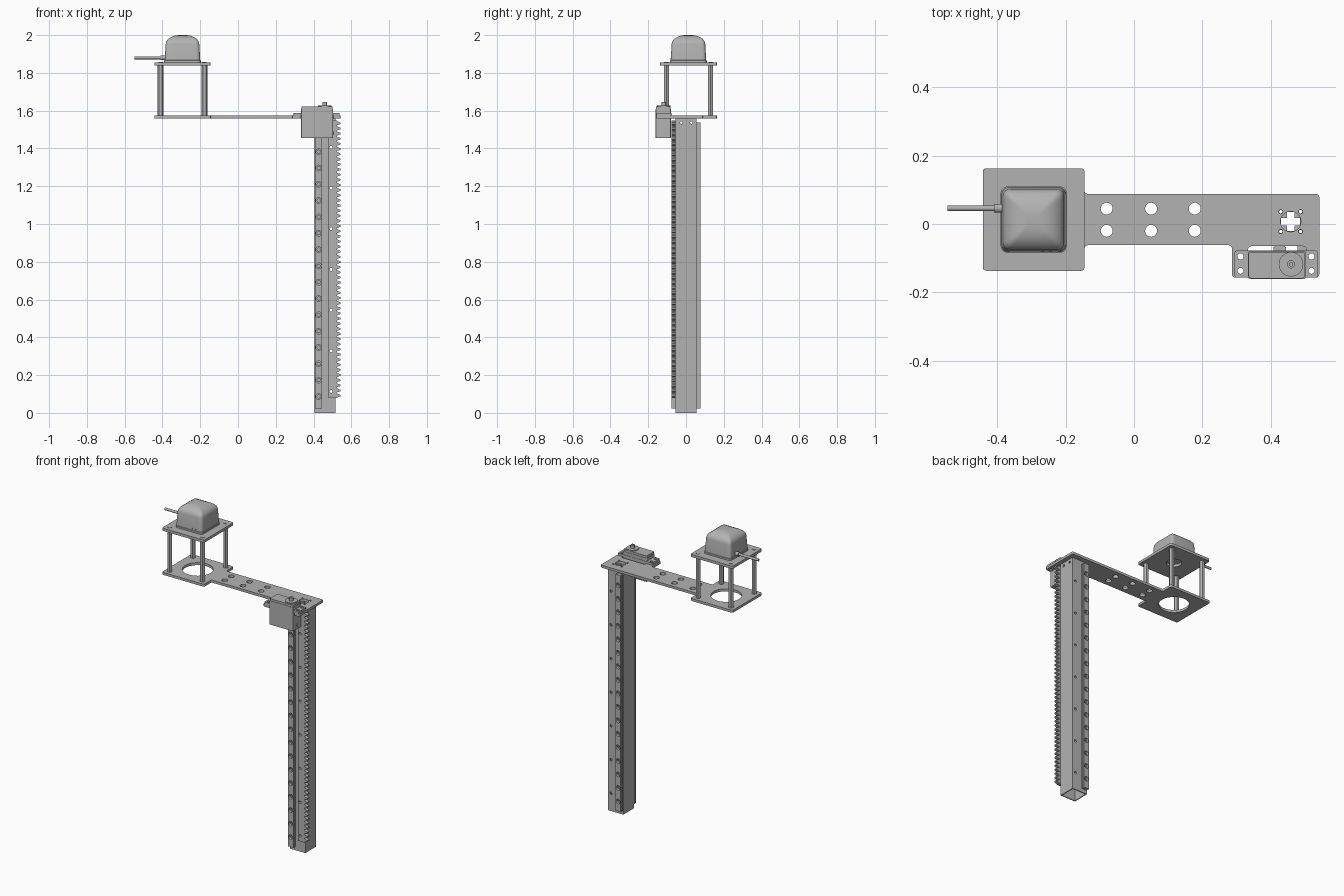
import bpy, bmesh, math
from mathutils import Vector

cube = bpy.data.objects.get("Cube")
if cube:
    bpy.data.objects.remove(cube)

grey = bpy.data.materials.new("plain_grey")
grey.use_nodes = True
grey.diffuse_color = (0.45, 0.45, 0.45, 1)
grey.node_tree.nodes["Principled BSDF"].inputs["Base Color"].default_value = grey.diffuse_color


def finish(name, bm, smooth=False):
    bmesh.ops.recalc_face_normals(bm, faces=bm.faces)
    me = bpy.data.meshes.new(name)
    bm.to_mesh(me)
    bm.free()
    me.materials.clear()
    me.materials.append(grey)
    for p in me.polygons:
        p.material_index = 0
        p.use_smooth = False
    ob = bpy.data.objects.new(name, me)
    bpy.context.collection.objects.link(ob)
    if smooth:
        bpy.ops.object.select_all(action='DESELECT')
        ob.select_set(True)
        bpy.context.view_layer.objects.active = ob
        bpy.ops.object.shade_smooth_by_angle(angle=math.radians(32))
    return ob


def circle(u, v, r, n=20):
    return [(u + r * math.cos(2 * math.pi * i / n), v + r * math.sin(2 * math.pi * i / n)) for i in range(n)]


def rect(u0, u1, v0, v1):
    return [(u0, v0), (u1, v0), (u1, v1), (u0, v1)]


def rounded(points, r, steps=5):
    """Fillet every corner of a polygon."""
    out = []
    for i, p in enumerate(points):
        p = Vector(p)
        a = p + (Vector(points[i - 1]) - p).normalized() * r
        b = p + (Vector(points[(i + 1) % len(points)]) - p).normalized() * r
        for k in range(steps + 1):
            t = k / steps
            out.append(tuple(a * (1 - t) ** 2 + p * 2 * t * (1 - t) + b * t * t))
    return out


def extrude(name, loops, lo, hi, axis='z', smooth=True):
    """Fill an outline (inner loops are holes) and extrude it along an axis."""
    cu = bpy.data.curves.new(name, 'CURVE')
    cu.dimensions = '2D'
    cu.fill_mode = 'BOTH'
    cu.extrude = (hi - lo) / 2
    for loop in loops:
        s = cu.splines.new('POLY')
        s.points.add(len(loop) - 1)
        for pt, (u, v) in zip(s.points, loop):
            pt.co = (u, v, 0, 1)
        s.use_cyclic_u = True
    tmp = bpy.data.objects.new(name + "_outline", cu)
    me = bpy.data.meshes.new_from_object(tmp)
    bm = bmesh.new()
    bm.from_mesh(me)
    bpy.data.objects.remove(tmp)
    bpy.data.curves.remove(cu)
    bpy.data.meshes.remove(me)
    bmesh.ops.remove_doubles(bm, verts=bm.verts, dist=1e-5)
    for vert in bm.verts:
        u, v, w = vert.co
        w += (lo + hi) / 2
        vert.co = {'z': (u, v, w), 'y': (u, w, v), 'x': (w, u, v)}[axis]
    return finish(name, bm, smooth)


# Shared positions
PX, PY = -0.294, 0.013
corners = [(PX + sx * 0.116, PY + sy * 0.117) for sx in (-1, 1) for sy in (-1, 1)]
square = rect(PX - 0.149, PX + 0.149, PY - 0.15, PY + 0.15)
servo_holes = [(x, y) for x in (0.312, 0.52) for y in (-0.137, -0.095)]
mount = (0.459, 0.007)
mount_screws = [(mount[0] + sx * 0.029, mount[1] + sy * 0.029) for sx in (-1, 1) for sy in (-1, 1)]

# Arm plate with platform, lightening holes and servo notch
outline = [square[0], square[1], (-0.145, -0.062), (0.287, -0.062), (0.287, -0.157),
           (0.334, -0.157), (0.334, -0.065), (0.505, -0.065), (0.505, -0.157),
           (0.543, -0.157), (0.543, 0.088), (-0.145, 0.088), square[2], square[3]]
loops = [rounded(outline, 0.011), circle(PX, PY, 0.09, 40), circle(*mount, 0.03)]
loops += [circle(x, y, 0.0175) for x in (-0.08, 0.05, 0.178) for y in (-0.02, 0.045)]
loops += [circle(x, y, 0.006, 12) for x, y in mount_screws]
loops += [circle(x, y, 0.009, 12) for x, y in servo_holes]
extrude("arm_plate", loops, 1.558, 1.574)

# Upper plate and hex standoffs
extrude("antenna_plate", [rounded(square, 0.012), circle(PX, PY, 0.045, 32)], 1.839, 1.856)
for i, (x, y) in enumerate(corners):
    extrude(f"standoff_{i + 1}", [circle(x, y, 0.0155, 6)], 1.574, 1.839, smooth=False)
    extrude(f"standoff_screw_{i + 1}", [circle(x, y, 0.012)], 1.856, 1.858)

# Antenna housing: stacked rounded squares closing into a dome
bm = bmesh.new()
rings = []
for z, h in ((1.856, 0.097), (1.866, 0.097), (1.868, 0.094), (1.952, 0.089), (1.965, 0.086),
             (1.978, 0.077), (1.99, 0.060), (1.997, 0.042), (2.0, 0.02)):
    ring = rounded(rect(PX - h, PX + h, PY - h, PY + h), h * 0.24)
    rings.append([bm.verts.new((x, y, z)) for x, y in ring])
for a, b in zip(rings, rings[1:]):
    for i in range(len(a)):
        j = (i + 1) % len(a)
        bm.faces.new((a[i], a[j], b[j], b[i]))
bm.faces.new(rings[0])
bm.faces.new(rings[-1])
finish("antenna_housing", bm, True)
for i, x in enumerate((-0.267, -0.245)):
    extrude(f"indicator_{i + 1}", [circle(x, 1.876, 0.004, 10)], -0.083, -0.078, 'y')

# Antenna cable
extrude("cable_collar", [circle(0.046, 1.88, 0.013)], -0.41, -0.38, 'x')
extrude("cable", [circle(0.046, 1.88, 0.008, 16)], -0.547, -0.40, 'x')

# Hollow square column from four drilled walls
X0, X1, Y0, Y1, T, TOP = 0.405, 0.515, -0.055, 0.055, 0.006, 1.558
rack_z = [0.113 + 0.2155 * i for i in range(7)]
for name, y in (("column_front_wall", Y0), ("column_back_wall", Y1 - T)):
    extrude(name, [rect(X0, X1, 0, TOP)] + [circle(0.493, z, 0.008, 12) for z in rack_z], y, y + T, 'y')
for name, x in (("column_left_wall", X1 - T), ("column_right_wall", X0)):
    extrude(name, [rect(Y0 + T, Y1 - T, 0, TOP)] + [circle(y, 1.537, 0.007, 12) for y in (-0.025, 0.028)],
            x, x + T, 'x')

# Column end cap with a cross opening
cx, cy = mount
a, b = 0.011, 0.028
cross = [(a, a), (a, b), (-a, b), (-a, a), (-b, a), (-b, -a), (-a, -a), (-a, -b), (a, -b), (a, -a), (b, -a), (b, a)]
extrude("column_cap", [rect(X0 + T, X1 - T, Y0 + T, Y1 - T), [(cx + u, cy + v) for u, v in cross]]
        + [circle(x, y, 0.005, 12) for x, y in mount_screws], 1.545, TOP)

# Linear rails: counterbored strips on the front and back
rail_z = [0.087 + 0.0864 * i for i in range(17)]
for name, wall, sign in (("front_rail", Y0, -1), ("back_rail", Y1, 1)):
    for part, r, d0, d1, inset in (("base", 0.008, 0, 0.008, 0), ("waist", 0.015, 0.008, 0.013, 0.003),
                                   ("head", 0.015, 0.013, 0.022, 0)):
        y = sorted((wall + sign * d0, wall + sign * d1))
        extrude(f"{name}_{part}", [rect(0.408 + inset, 0.446 - inset, 0.024, 1.537)]
                + [circle(0.427, z, r, 16) for z in rail_z], *y, 'y')

# Toothed rack
pitch, count, z0 = 0.0272, 54, 0.078
teeth = []
for i in range(count):
    z = z0 + i * pitch
    teeth += [(0.523, z + 0.1 * pitch), (0.543, z + 0.36 * pitch),
              (0.543, z + 0.64 * pitch), (0.523, z + 0.9 * pitch)]
end = z0 + count * pitch
rack = [(0.479, z0), (0.523, z0)] + teeth + [(0.523, end), (0.479, end)]
extrude("rack", [rack] + [circle(0.493, z, 0.008, 12) for z in rack_z], -0.077, Y0, 'y', False)

# Servo
extrude("servo_body", [rounded(rect(0.334, 0.503, -0.161, -0.08), 0.006)], 1.456, 1.608)
extrude("servo_lid", [rounded(rect(0.336, 0.501, -0.159, -0.082), 0.008)], 1.608, 1.621)
extrude("servo_flange", [rounded(rect(0.295, 0.538, -0.157, -0.078), 0.006)]
        + [circle(x, y, 0.009, 12) for x, y in servo_holes], 1.574, 1.588)
extrude("servo_gear_boss", [circle(0.46, -0.118, 0.036, 32)], 1.621, 1.627)
extrude("servo_shaft", [circle(0.46, -0.118, 0.012), circle(0.46, -0.118, 0.005, 12)], 1.627, 1.647)
extrude("servo_cable_port", [circle(-0.12, 1.482, 0.008, 12)], 0.503, 0.507, 'x')
